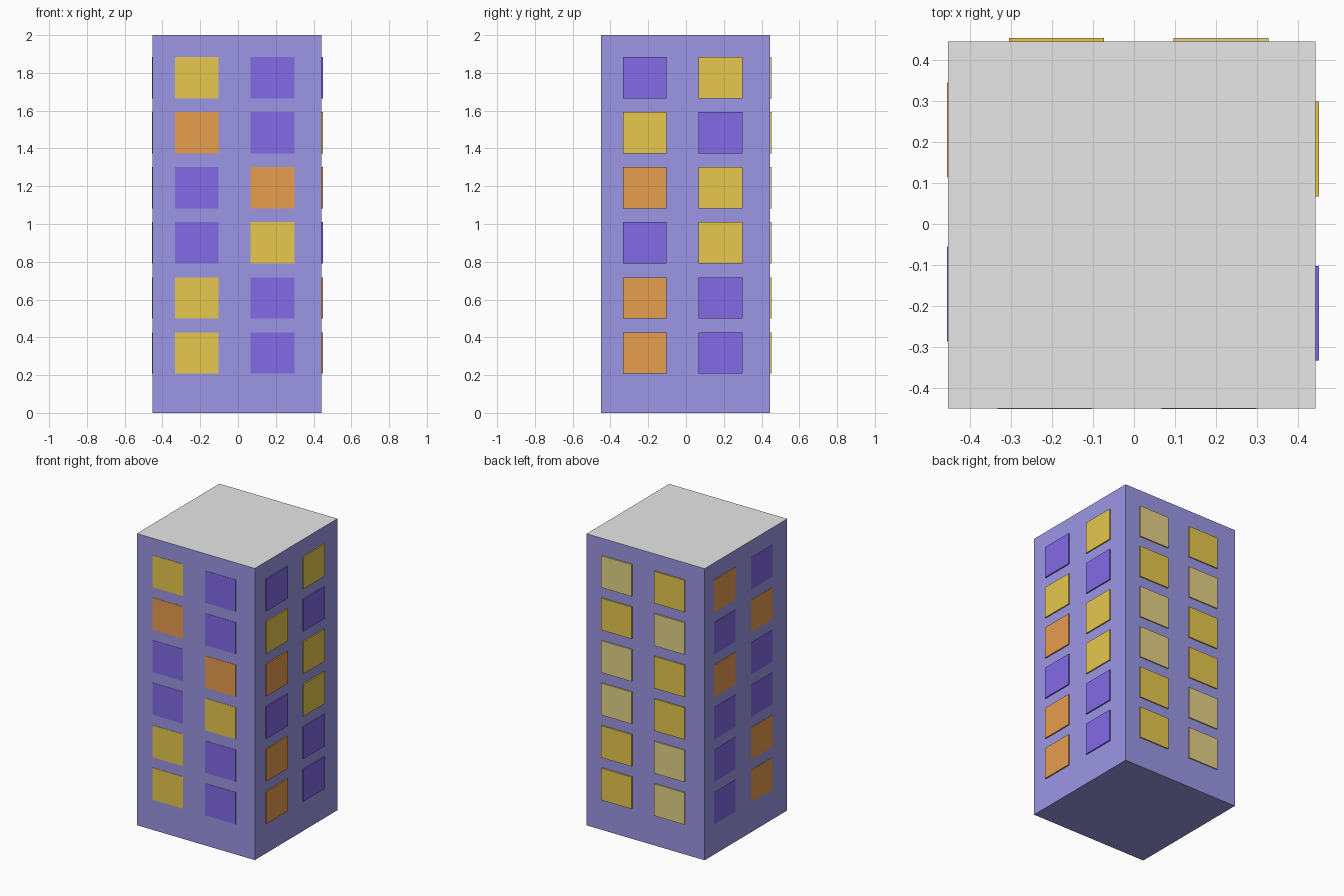
import bpy, bmesh
from mathutils import Vector

if "Cube" in bpy.data.objects:
    bpy.data.objects.remove(bpy.data.objects["Cube"])


def material(name, r, g, b):
    lin = [((c / 255 + 0.055) / 1.055) ** 2.4 for c in (r, g, b)]
    m = bpy.data.materials.new(name)
    m.diffuse_color = (*lin, 1)
    m.use_nodes = True
    m.node_tree.nodes["Principled BSDF"].inputs["Base Color"].default_value = m.diffuse_color
    return m


WALL = material("lavender wall", 156, 151, 229)
ROOF = material("grey roof", 231, 231, 231)
PANES = {
    "Y": material("yellow light", 231, 200, 79),
    "O": material("orange light", 231, 157, 77),
    "P": material("purple glass", 131, 106, 231),
    "L": material("pale light", 229, 211, 136),
}

X0, X1 = -0.453, 0.442
Y0, Y1 = -0.449, 0.445


def add_object(name, bm, mats):
    bmesh.ops.recalc_face_normals(bm, faces=bm.faces)
    mesh = bpy.data.meshes.new(name)
    bm.to_mesh(mesh)
    bm.free()
    for m in mats:
        mesh.materials.append(m)
    ob = bpy.data.objects.new(name, mesh)
    bpy.context.collection.objects.link(ob)
    return ob


def add_box(bm, lo, hi, mat=0):
    geo = bmesh.ops.create_cube(bm, size=1)
    for v in geo["verts"]:
        v.co = Vector([hi[i] if v.co[i] > 0 else lo[i] for i in range(3)])
    for f in {f for v in geo["verts"] for f in v.link_faces}:
        f.material_index = mat


# tower block, with the roof face grey
bm = bmesh.new()
add_box(bm, (X0, Y0, 0), (X1, Y1, 2))
for f in bm.faces:
    if f.calc_center_median().z > 1.9:
        f.material_index = 1
add_object("tower", bm, [WALL, ROOF])

# window rows, top to bottom
TOP, STEP, HEIGHT = 1.884, 0.2915, 0.219


def windows(name, columns, axis, wall, out):
    """columns: (low, high, colours top to bottom) along the wall."""
    bm = bmesh.new()
    keys = list(PANES)
    for low, high, colours in columns:
        for row, key in enumerate(colours):
            z = TOP - row * STEP
            a, b = sorted((wall, wall + out))
            if axis == "y":
                lo, hi = (low, a, z - HEIGHT), (high, b, z)
            else:
                lo, hi = (a, low, z - HEIGHT), (b, high, z)
            add_box(bm, lo, hi, keys.index(key))
    add_object(name, bm, PANES.values())


# thin window plates on each wall
windows("front_windows", [(-0.333, -0.102, "YOPPYY"), (0.067, 0.298, "PPOYPP")],
        "y", Y0, -0.002)
windows("right_windows", [(-0.333, -0.102, "PYOPOO"), (0.067, 0.298, "YPYYPP")],
        "x", X1, 0.009)
windows("back_windows", [(0.096, 0.327, "LYLLYY"), (-0.304, -0.073, "YLYYLL")],
        "y", Y1, 0.008)
windows("left_windows", [(0.114, 0.345, "OPOPPP"), (-0.286, -0.055, "POPPOO")],
        "x", X0, -0.002)
